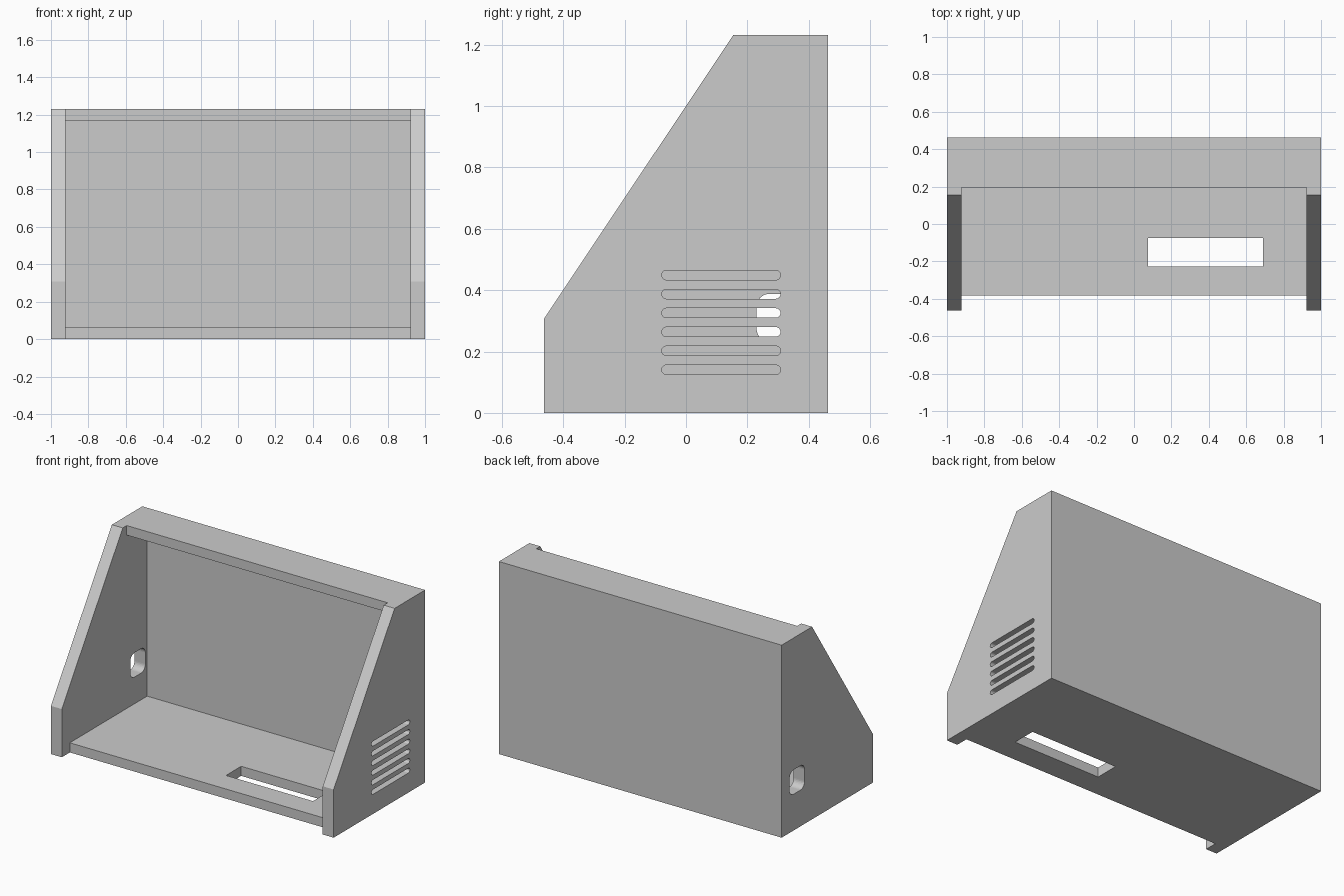
import bpy
from math import pi, cos, sin

if "Cube" in bpy.data.objects:
    bpy.data.objects.remove(bpy.data.objects["Cube"])

W, T = 1.0, 0.077          # half width, side wall thickness


def prism(name, points, a, b, axis="x"):
    """Extrude a closed profile from a to b: (y, z) along x, or (x, y) along z."""
    place = (lambda p, t: (t, *p)) if axis == "x" else (lambda p, t: (*p, t))
    n = len(points)
    verts = [place(p, t) for t in (a, b) for p in points]
    faces = [tuple(reversed(range(n))), tuple(range(n, 2 * n))]
    faces += [(i, (i + 1) % n, n + (i + 1) % n, n + i) for i in range(n)]
    mesh = bpy.data.meshes.new(name)
    mesh.from_pydata(verts, [], faces)
    obj = bpy.data.objects.new(name, mesh)
    bpy.context.collection.objects.link(obj)
    return obj


def rounded(u0, u1, v0, v1, r, seg=8):
    """Counter-clockwise rounded rectangle."""
    points = []
    corners = [(u1 - r, v0 + r), (u1 - r, v1 - r), (u0 + r, v1 - r), (u0 + r, v0 + r)]
    for k, (cu, cv) in enumerate(corners):
        for i in range(seg + 1):
            t = (k - 1 + i / seg) * pi / 2
            points.append((cu + r * cos(t), cv + r * sin(t)))
    return points


def cut(target, cutter):
    cutter.hide_render = True
    mod = target.modifiers.new("cut", "BOOLEAN")
    mod.operation, mod.solver, mod.object = "DIFFERENCE", "EXACT", cutter
    bpy.context.view_layer.objects.active = target
    bpy.ops.object.modifier_apply(modifier=mod.name)
    bpy.data.objects.remove(cutter)


# Solid block with the sloped side outline
case = prism("enclosure", [(-.462, 0), (.462, 0), (.462, 1.231), (.154, 1.231), (-.462, .308)], -W, W)

# Hollow out between the side walls, leaving floor, back and top lip
cut(case, prism("cavity", [(-.6, -.1), (-.381, -.1), (-.381, .0615), (.4, .0615), (.4, 1.17),
                           (.194, 1.17), (.194, 1.4), (-.6, 1.4)], -W + T, W - T))

# Six vent slots in the right wall
for i in range(6):
    z = .1405 + .0617 * i
    cut(case, prism("vent", rounded(-.079, .308, z - .0155, z + .0155, .0154), W - T - .05, W + .05))

# Rounded port in the left wall
cut(case, prism("port", rounded(.23, .382, .232, .388, .042), -W - .05, -W + T + .05))

# Rectangular opening in the floor
cut(case, prism("floor_opening", [(.075, -.228), (.69, -.228), (.69, -.075), (.075, -.075)], -.1, .15, "z"))
